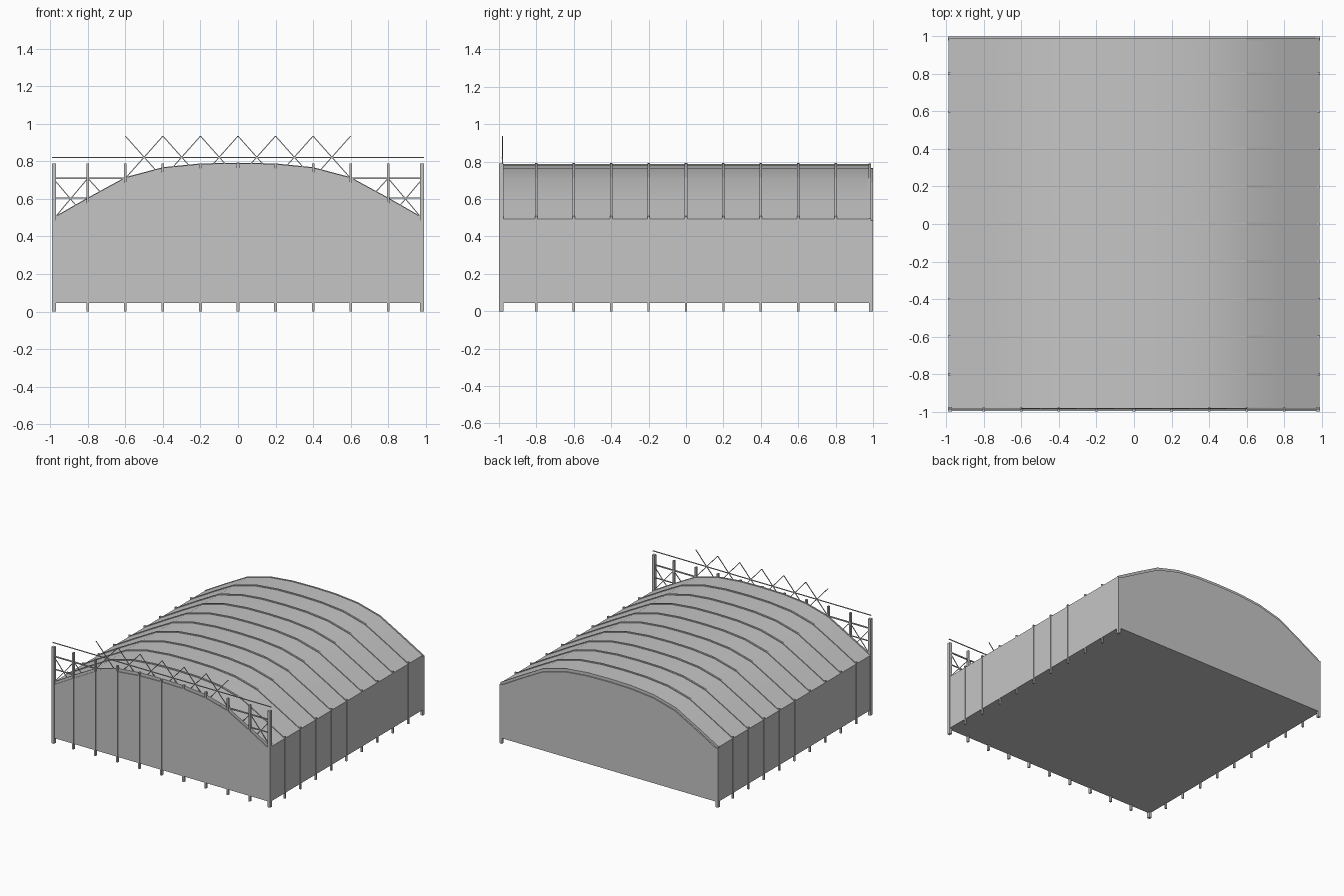
import bpy, bmesh
from mathutils import Vector, Matrix

cube = bpy.data.objects.get("Cube")
if cube:
    bpy.data.objects.remove(cube, do_unlink=True)

grey = bpy.data.materials.new("light_grey")
grey.use_nodes = True
colour = (0.56, 0.56, 0.56, 1)
grey.diffuse_color = colour
grey.node_tree.nodes["Principled BSDF"].inputs["Base Color"].default_value = colour

HALF = [(0, 0.79), (0.2, 0.786), (0.4, 0.766), (0.6, 0.713), (0.8, 0.604), (0.988, 0.497)]
ARCH = [(-x, z) for x, z in HALF[:0:-1]] + HALF
BAYS = [i / 5 for i in range(-4, 5)]


def finish(name, bm, smooth=False):
    bmesh.ops.recalc_face_normals(bm, faces=bm.faces)
    mesh = bpy.data.meshes.new(name)
    bm.to_mesh(mesh)
    bm.free()
    mesh.materials.append(grey)
    obj = bpy.data.objects.new(name, mesh)
    bpy.context.collection.objects.link(obj)
    if smooth:
        bpy.ops.object.select_all(action='DESELECT')
        obj.select_set(True)
        bpy.context.view_layer.objects.active = obj
        bpy.ops.object.shade_smooth_by_angle(angle=0.6)
    return obj


def box(bm, lo, hi):
    lo, hi = Vector(lo), Vector(hi)
    size = Matrix.Diagonal((hi - lo).to_4d())
    size[3][3] = 1
    bmesh.ops.create_cube(bm, size=1, matrix=Matrix.Translation((lo + hi) / 2) @ size)


def bar(bm, a, b, w):
    """Square bar between two points."""
    a, b = Vector(a), Vector(b)
    d = b - a
    m = (Matrix.Translation((a + b) / 2) @ d.to_track_quat('Z', 'Y').to_matrix().to_4x4()
         @ Matrix.Diagonal((w, w, d.length, 1)))
    bmesh.ops.create_cube(bm, size=1, matrix=m)


def arch_strip(bm, y0, y1, top, bottom):
    """Curved strip following the arch, from offset bottom to offset top."""
    rows = [[bm.verts.new((x, y, z + o)) for x, z in ARCH]
            for y, o in ((y0, top), (y1, top), (y1, bottom), (y0, bottom))]
    for k in range(4):
        r, s = rows[k], rows[(k + 1) % 4]
        for i in range(len(ARCH) - 1):
            bm.faces.new((r[i], r[i + 1], s[i + 1], s[i]))
    for i in (0, -1):
        bm.faces.new([r[i] for r in rows])


# Roof sheet
bm = bmesh.new()
arch_strip(bm, -0.978, 0.988, -0.004, -0.025)
finish("roof_sheet", bm, True)

# Arched ribs over the roof
bm = bmesh.new()
for y in BAYS:
    arch_strip(bm, y - 0.007, y + 0.007, 0.003, -0.015)
for y in (-0.982, 0.983):
    arch_strip(bm, y - 0.006, y + 0.006, 0, -0.025)
finish("roof_ribs", bm)

# End walls with arched tops
for name, y0, y1 in (("front_wall", -0.995, -0.985), ("back_wall", 0.988, 0.999)):
    bm = bmesh.new()
    outline = [(-0.988, 0.045), (0.988, 0.045)] + [(x, z - 0.024) for x, z in reversed(ARCH)]
    face = bm.faces.new([bm.verts.new((x, y0, z)) for x, z in outline])
    made = bmesh.ops.extrude_face_region(bm, geom=[face])
    bmesh.ops.translate(bm, vec=(0, y1 - y0, 0),
                        verts=[v for v in made["geom"] if isinstance(v, bmesh.types.BMVert)])
    finish(name, bm)

# Side walls and floor
for name, s in (("left_wall", 1), ("right_wall", -1)):
    bm = bmesh.new()
    xs = sorted((s * 0.978, s * 0.988))
    box(bm, (xs[0], -0.99, 0.045), (xs[1], 0.99, 0.49))
    finish(name, bm)
bm = bmesh.new()
box(bm, (-0.985, -0.99, 0.045), (0.985, 0.99, 0.055))
finish("floor", bm)

# Columns along both sides and across the front
bm = bmesh.new()
for s in (-1, 1):
    for y in BAYS:
        box(bm, (s * 0.984 - 0.007, y - 0.006, 0), (s * 0.984 + 0.007, y + 0.006, 0.508))
finish("side_columns", bm)
bm = bmesh.new()
for x in BAYS:
    box(bm, (x - 0.007, -0.998, 0), (x + 0.007, -0.978, 0.79))
finish("front_columns", bm)
bm = bmesh.new()
for s in (-1, 1):
    box(bm, (s * 0.98 - 0.011, -1, 0), (s * 0.98 + 0.011, -0.975, 0.79))
    box(bm, (s * 0.98 - 0.011, 0.978, 0), (s * 0.98 + 0.011, 1, 0.485))
finish("corner_columns", bm)

# Horizontal rails of the front frame
bm = bmesh.new()
for z, w in ((0.82, 0.006), (0.71, 0.009), (0.605, 0.007)):
    bar(bm, (-0.99, -0.984, z), (0.99, -0.984, z), w)
finish("front_rails", bm)

# Crossed braces: low in the outer bays, high in the middle bays
bm = bmesh.new()
for i in range(10):
    x0, x1 = -1 + i / 5, -0.8 + i / 5
    low, high = (0.49, 0.71) if i in (0, 1, 8, 9) else (0.71, 0.935)
    x0, x1 = max(x0, -0.985), min(x1, 0.985)
    bar(bm, (x0, -0.982, low), (x1, -0.982, high), 0.005)
    bar(bm, (x0, -0.982, high), (x1, -0.982, low), 0.005)
finish("front_braces", bm)
